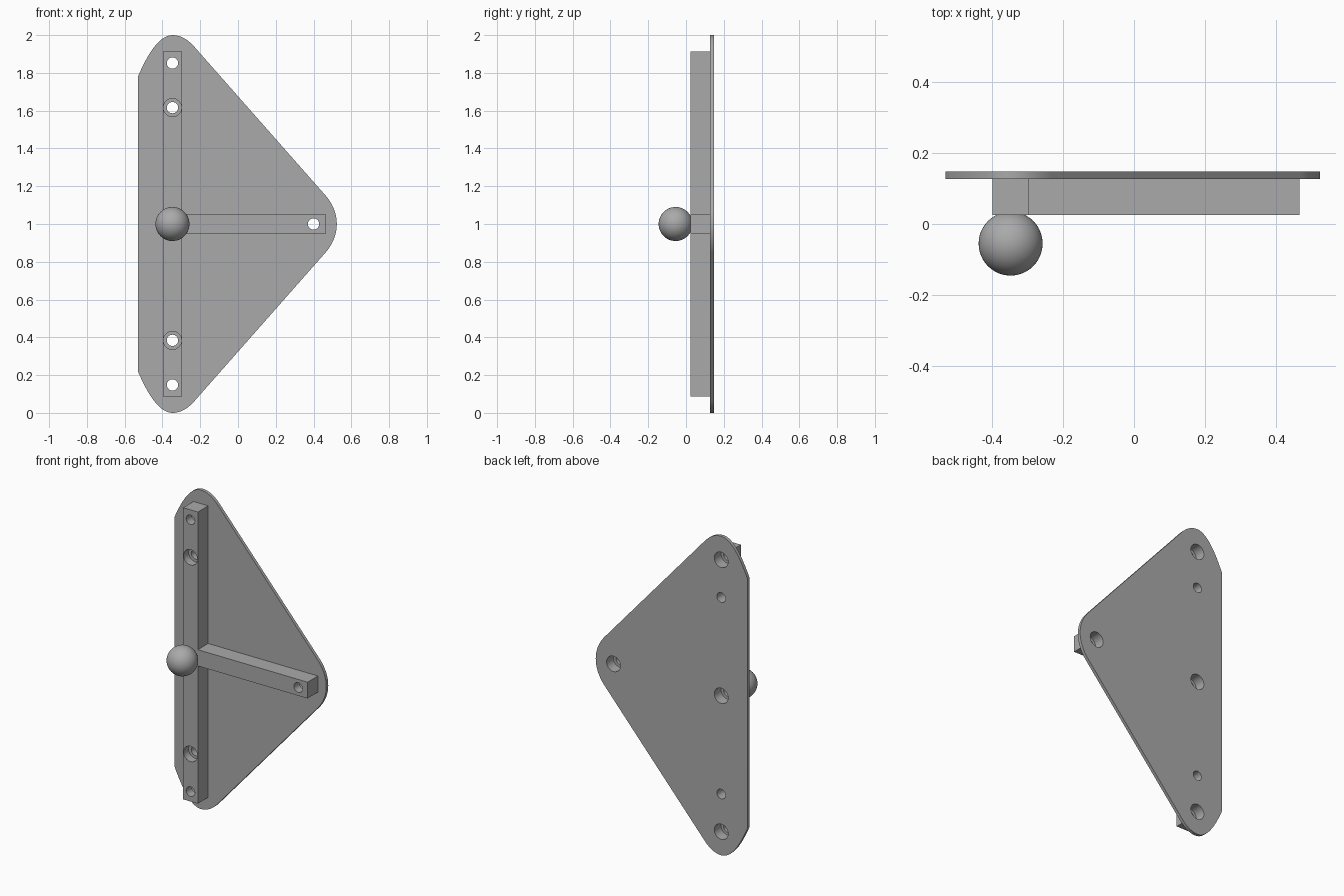
import bpy
import bmesh
import math
from mathutils import Vector
from mathutils.geometry import interpolate_bezier

if "Cube" in bpy.data.objects:
    bpy.data.objects.remove(bpy.data.objects["Cube"])

grey = bpy.data.materials.new("plain grey")
grey.use_nodes = True
colour = (0.4, 0.4, 0.4, 1)
grey.diffuse_color = colour
grey.node_tree.nodes["Principled BSDF"].inputs["Base Color"].default_value = colour

POST_X, MID_Z = -0.347, 1.0
FRONT, JOINT, BACK = 0.025, 0.127, 0.147   # beam front, beam/plate joint, plate back
HALF = 0.051                               # half beam width


def make_object(name, bm):
    bmesh.ops.recalc_face_normals(bm, faces=bm.faces[:])
    mesh = bpy.data.meshes.new(name)
    bm.to_mesh(mesh)
    bm.free()
    mesh.materials.append(grey)
    obj = bpy.data.objects.new(name, mesh)
    bpy.context.collection.objects.link(obj)
    return obj


def beam(name, x0, x1, z0, z1):
    bm = bmesh.new()
    bmesh.ops.create_cube(bm, size=1)
    size = Vector((x1 - x0, JOINT - FRONT, z1 - z0))
    mid = Vector(((x0 + x1) / 2, (FRONT + JOINT) / 2, (z0 + z1) / 2))
    for v in bm.verts:
        v.co = v.co * size + mid
    return make_object(name, bm)


def add_stepped_hole(bm, x, z, steps, sides=32):
    """Closed solid of revolution along y; steps are (y, radius)."""
    rings = [[bm.verts.new((x + r * math.cos(math.tau * i / sides), y,
                            z + r * math.sin(math.tau * i / sides)))
              for i in range(sides)] for y, r in steps]
    for a, b in zip(rings, rings[1:]):
        for i in range(sides):
            j = (i + 1) % sides
            bm.faces.new((a[i], a[j], b[j], b[i]))
    bm.faces.new(rings[0])
    bm.faces.new(rings[-1])


# Rounded triangular plate: upper half of the outline, mirrored downward
curves = [((-0.53, 1.78), (-0.47, 1.92), (-0.41, 2.0), (POST_X, 2.0)),
          ((POST_X, 2.0), (-0.29, 2.0), (-0.25, 1.96), (-0.23, 1.937)),
          ((0.46, 1.155), (0.505, 1.105), (0.523, 1.05), (0.523, 1.0))]
upper = []
for c in curves:
    for p in interpolate_bezier(*[Vector(q) for q in c], 14):
        if not upper or (p - upper[-1]).length > 1e-4:
            upper.append(p)
outline = upper + [Vector((p.x, 2 * MID_Z - p.y)) for p in reversed(upper[:-1])]
bm = bmesh.new()
face = bm.faces.new([bm.verts.new((p.x, JOINT, p.y)) for p in outline])
moved = bmesh.ops.extrude_face_region(bm, geom=[face])["geom"]
bmesh.ops.translate(bm, vec=(0, BACK - JOINT, 0),
                    verts=[g for g in moved if isinstance(g, bmesh.types.BMVert)])
plate = make_object("back_plate", bm)

# Upright and side beams
upright = beam("upright_beam", POST_X - HALF, POST_X + HALF, 0.086, 1.914)
arm = beam("side_beam", POST_X + HALF, 0.465, MID_Z - HALF, MID_Z + HALF)

# Ball on the crossing
bm = bmesh.new()
bmesh.ops.create_uvsphere(bm, u_segments=48, v_segments=24, radius=0.09)
bmesh.ops.translate(bm, verts=bm.verts[:], vec=(POST_X, -0.055, MID_Z))
ball = make_object("ball", bm)

# Stepped screw holes, wide at the back or wide at the front
SMALL, WIDE = 0.03, 0.048
near, far = FRONT - 0.05, BACK + 0.05
wide_back = [(near, SMALL), (0.08, SMALL), (0.08, WIDE), (far, WIDE)]
wide_front = [(near, WIDE), (0.075, WIDE), (0.075, SMALL), (far, SMALL)]
bm = bmesh.new()
for side in (-1, 1):
    add_stepped_hole(bm, POST_X, MID_Z + side * 0.852, wide_back)
    add_stepped_hole(bm, POST_X, MID_Z + side * 0.616, wide_front)
add_stepped_hole(bm, 0.4, MID_Z, wide_back)
add_stepped_hole(bm, POST_X, MID_Z, wide_back)
cutter = make_object("hole_cutter", bm)
cutter.hide_render = True

for obj in (plate, upright, arm, ball):
    if obj is not ball:
        cut = obj.modifiers.new("holes", "BOOLEAN")
        cut.operation = "DIFFERENCE"
        cut.solver = "EXACT"
        cut.object = cutter
    bpy.ops.object.select_all(action="DESELECT")
    bpy.context.view_layer.objects.active = obj
    obj.select_set(True)
    if obj is not ball:
        bpy.ops.object.modifier_apply(modifier="holes")
    bpy.ops.object.shade_smooth_by_angle(angle=math.radians(30))

bpy.data.objects.remove(cutter)
